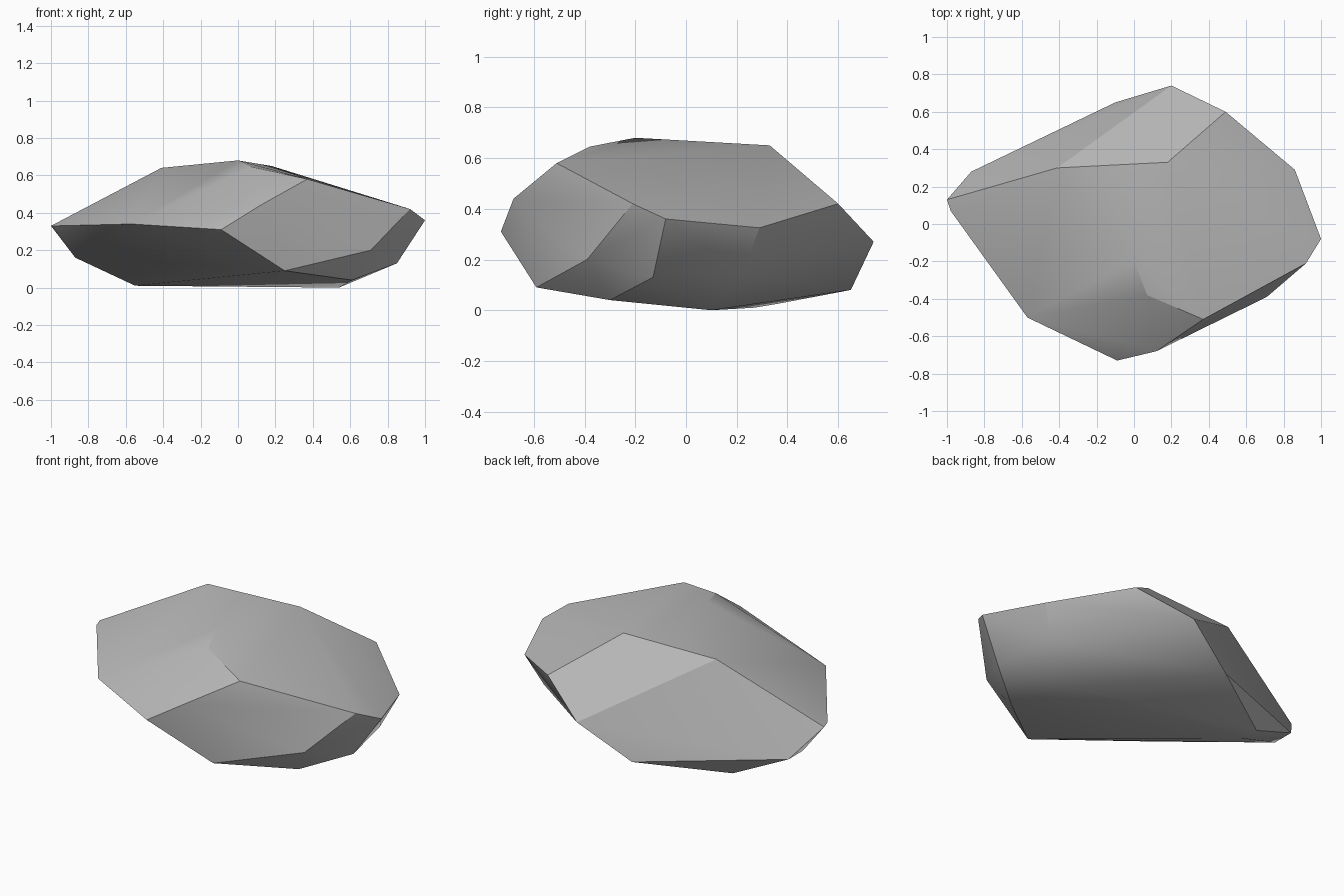
import bpy
import bmesh
import math

# Remove the default cube only
default_cube = bpy.data.objects.get("Cube")
if default_cube:
    bpy.data.objects.remove(default_cube, do_unlink=True)


def make_material(name, colour):
    material = bpy.data.materials.new(name)
    material.use_nodes = True
    material.diffuse_color = colour
    for node in material.node_tree.nodes:
        if node.type == "BSDF_PRINCIPLED":
            node.inputs["Base Color"].default_value = colour
    return material


# Corner points of the boulder, grouped by the band they belong to
crown = [(-.41, .3, .64), (.18, .33, .65), (0, -.2, .68),
         (.07, -.38, .645), (.37, -.51, .58)]
girdle = [(-1, .13, .33), (-.98, .07, .33), (-.57, -.5, .34),
          (-.09, -.73, .31), (.12, -.68, .44), (.92, -.21, .42),
          (1, -.08, .36), (.86, .29, .325), (.49, .6, .42),
          (.2, .74, .27)]
lower_band = [(-.87, .28, .16), (-.87, .145, .16), (-.1, .65, .08),
              (.78, .22, .14), (.85, -.13, .13), (.71, -.39, .2),
              (.25, -.59, .09), (.61, -.3, .04)]
base = [(-.56, .36, .025), (-.55, .27, .01), (.2, .1, 0), (.54, .1, 0)]


def build_boulder(name, points, material):
    """Wrap the corner points in a convex faceted skin."""
    bm = bmesh.new()
    for point in points:
        bm.verts.new(point)
    bmesh.ops.convex_hull(bm, input=bm.verts[:])
    loose = [v for v in bm.verts if not v.link_faces]
    bmesh.ops.delete(bm, geom=loose, context="VERTS")

    # Merge almost flat neighbours into broad chiselled facets
    bmesh.ops.dissolve_limit(bm, angle_limit=math.radians(3),
                             verts=bm.verts[:], edges=bm.edges[:])
    bmesh.ops.recalc_face_normals(bm, faces=bm.faces[:])

    mesh = bpy.data.meshes.new(name)
    bm.to_mesh(mesh)
    bm.free()
    mesh.materials.append(material)
    boulder = bpy.data.objects.new(name, mesh)
    bpy.context.scene.collection.objects.link(boulder)
    return boulder


stone_grey = make_material("stone grey", (.48, .48, .48, 1))
boulder = build_boulder("boulder", crown + girdle + lower_band + base, stone_grey)

# Soft shading over shallow edges, crisp breaks elsewhere
for other in bpy.context.selected_objects:
    other.select_set(False)
boulder.select_set(True)
bpy.context.view_layer.objects.active = boulder
bpy.ops.object.shade_smooth_by_angle(angle=math.radians(30))
